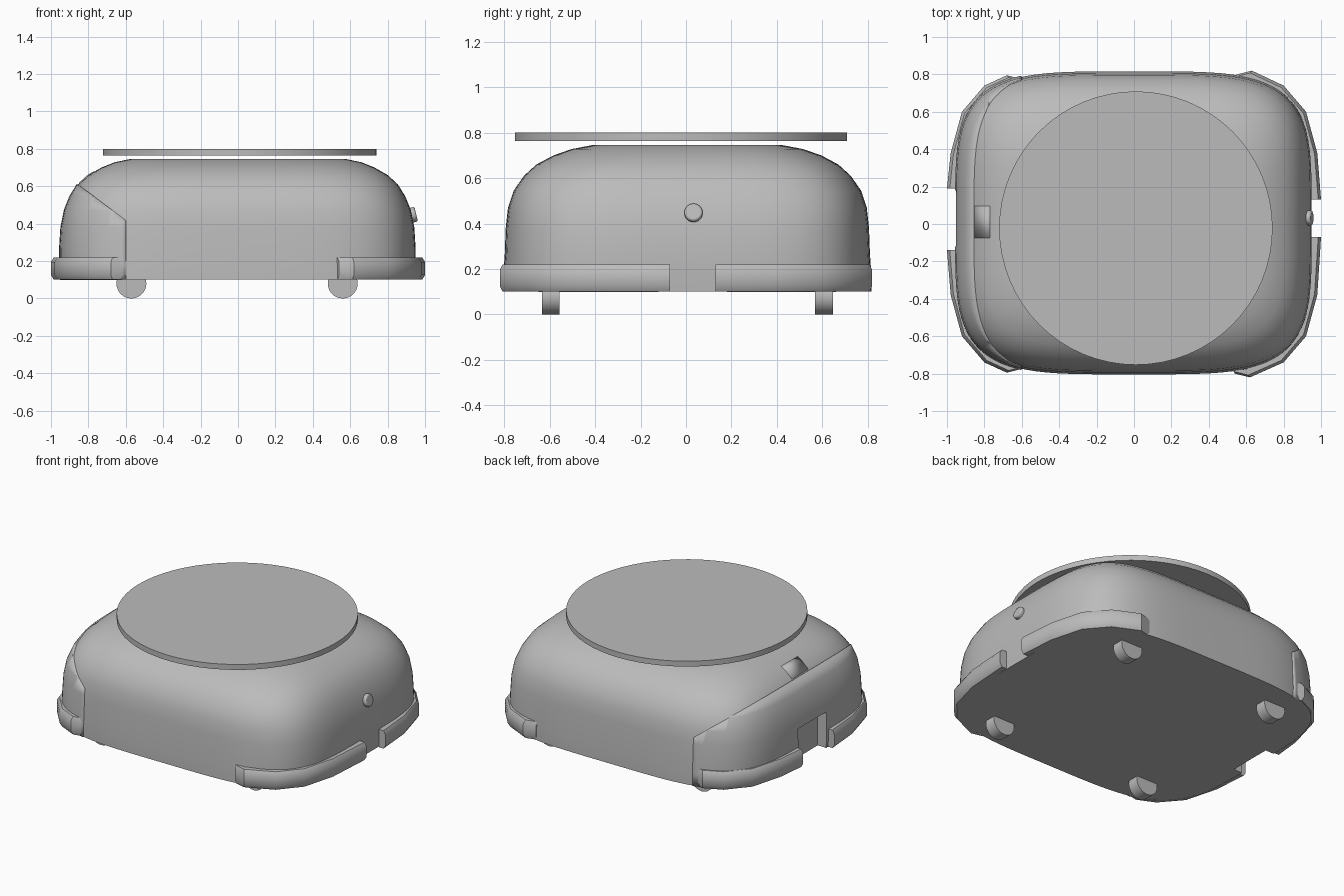
import bpy, bmesh, math
from mathutils import Vector, Matrix

cube = bpy.data.objects.get("Cube")
if cube:
    bpy.data.objects.remove(cube, do_unlink=True)

grey = bpy.data.materials.new("plain grey")
grey.use_nodes = True
grey.diffuse_color = (0.5, 0.5, 0.5, 1)
grey.node_tree.nodes["Principled BSDF"].inputs["Base Color"].default_value = (0.5, 0.5, 0.5, 1)


def finish(name, bm, smooth=True):
    bmesh.ops.recalc_face_normals(bm, faces=bm.faces[:])
    mesh = bpy.data.meshes.new(name)
    bm.to_mesh(mesh)
    bm.free()
    mesh.materials.append(grey)
    ob = bpy.data.objects.new(name, mesh)
    bpy.context.collection.objects.link(ob)
    if smooth:
        bpy.ops.object.select_all(action='DESELECT')
        ob.select_set(True)
        bpy.context.view_layer.objects.active = ob
        bpy.ops.object.shade_smooth_by_angle(angle=math.radians(35))
    return ob


def loft(bm, rings, closed):
    """Skin a list of point rings; open rings stay open along their length."""
    rows = [[bm.verts.new(p) for p in ring] for ring in rings]
    n = len(rows[0])
    for a, b in zip(rows, rows[1:]):
        for i in range(n if closed else n - 1):
            j = (i + 1) % n
            bm.faces.new((a[i], a[j], b[j], b[i]))
    return rows


# Rounded housing: half width, half depth, height
PROFILE = [(.945, .81, .1), (.95, .81, .18), (.95, .804, .27), (.943, .80, .38),
           (.925, .79, .47), (.895, .765, .545), (.855, .72, .61), (.80, .665, .66),
           (.73, .59, .70), (.66, .51, .728), (.58, .42, .745), (.3, .22, .742)]


def power(v):
    return math.copysign(abs(v) ** (2 / 4.2), v)


def housing_mesh():
    bm = bmesh.new()
    rings = [[(a * power(math.cos(t)), b * power(math.sin(t)) + .006, z)
              for t in (math.tau * (k + .5) / 96 for k in range(96))]
             for a, b, z in PROFILE]
    rows = loft(bm, rings, True)
    bm.faces.new(rows[0])
    bm.faces.new(rows[-1])
    bmesh.ops.recalc_face_normals(bm, faces=bm.faces[:])
    return bm


def overlay(name, planes, lift):
    """Raised skin plate: the part of the housing behind all the planes."""
    bm = housing_mesh()
    bmesh.ops.delete(bm, geom=[f for f in bm.faces if len(f.verts) > 4], context='FACES')
    for co, no in planes:
        bmesh.ops.bisect_plane(bm, geom=bm.verts[:] + bm.edges[:] + bm.faces[:],
                               plane_co=co, plane_no=no, clear_outer=True)
    bm.normal_update()
    for v, n in [(v, v.normal.copy()) for v in bm.verts]:
        v.co += n * lift
    ob = finish(name, bm)
    mod = ob.modifiers.new("thickness", 'SOLIDIFY')
    mod.thickness = lift + .012
    mod.offset = -1
    return ob


housing = finish("housing", housing_mesh())
side_panel = overlay("side_panel", [((-.6, 0, 0), (1, 0, 0)),
                                    ((-.87, 0, .62), (.6, 0, .8))], .007)
overlay("latch_plate", [((-.77, 0, 0), (1, 0, 0)), ((-.85, 0, 0), (-1, 0, 0)),
                        ((0, .095, 0), (0, 1, 0)), ((0, -.075, 0), (0, -1, 0))], .003)

# Recess low in the side panel
bm = bmesh.new()
bmesh.ops.create_cube(bm, size=1, matrix=Matrix.Translation((-.99, .03, .21))
                      @ Matrix.Diagonal((.2, .3, .26, 1)))
cutter = finish("recess_cutter", bm, False)
cutter.hide_render = True
cutter.hide_viewport = True
cutter.display_type = 'WIRE'
for ob in (housing, side_panel):
    mod = ob.modifiers.new("recess", 'BOOLEAN')
    mod.object = cutter
    mod.solver = 'EXACT'

# Corner bumpers: lofted rounded strips
SECTION = [(.95, .1), (.985, .1), (1, .125), (1, .195), (.985, .22), (.95, .22)]


def bumper(name, sx, sy, end_y, end_x, peak):
    path = [(1, end_y), (.98, .38), (.92, .6), (.8, .74), (end_x + .08, peak),
            (end_x, peak - .02)]
    bm = bmesh.new()
    rings = [[(sx * x * s, sy * y * (s if i else 1), z) for s, z in SECTION]
             for i, (x, y) in enumerate(path)]
    rows = loft(bm, rings, True)
    bm.faces.new(rows[0])
    bm.faces.new(rows[-1])
    finish(name, bm)


bumper("bumper_back_left", 1, 1, .13, .55, .82)
bumper("bumper_front_left", 1, -1, .07, .54, .82)
bumper("bumper_back_right", -1, 1, .19, .6, .795)
bumper("bumper_front_right", -1, -1, .14, .6, .795)


def cylinder(name, radius, depth, location, axis, sides):
    bm = bmesh.new()
    turn = Vector(axis).to_track_quat('Z', 'Y').to_matrix().to_4x4()
    bmesh.ops.create_cone(bm, cap_ends=True, segments=sides, radius1=radius, radius2=radius,
                          depth=depth, matrix=Matrix.Translation(location) @ turn)
    return finish(name, bm)


# Round top plate, wheels and side button
cylinder("top_plate", .731, .036, (.01, -.022, .782), (0, 0, 1), 64)
for x, side in ((.56, "left"), (-.57, "right")):
    for y, end in ((.608, "back"), (-.595, "front")):
        cylinder("wheel_" + end + "_" + side, .08, .078, (x, y, .08), (0, 1, 0), 32)
button = cylinder("side_button", .04, .05, (.928, .033, .445), (1, 0, .25), 24)
bevel = button.modifiers.new("soft edge", 'BEVEL')
bevel.width = .008
bevel.segments = 2
